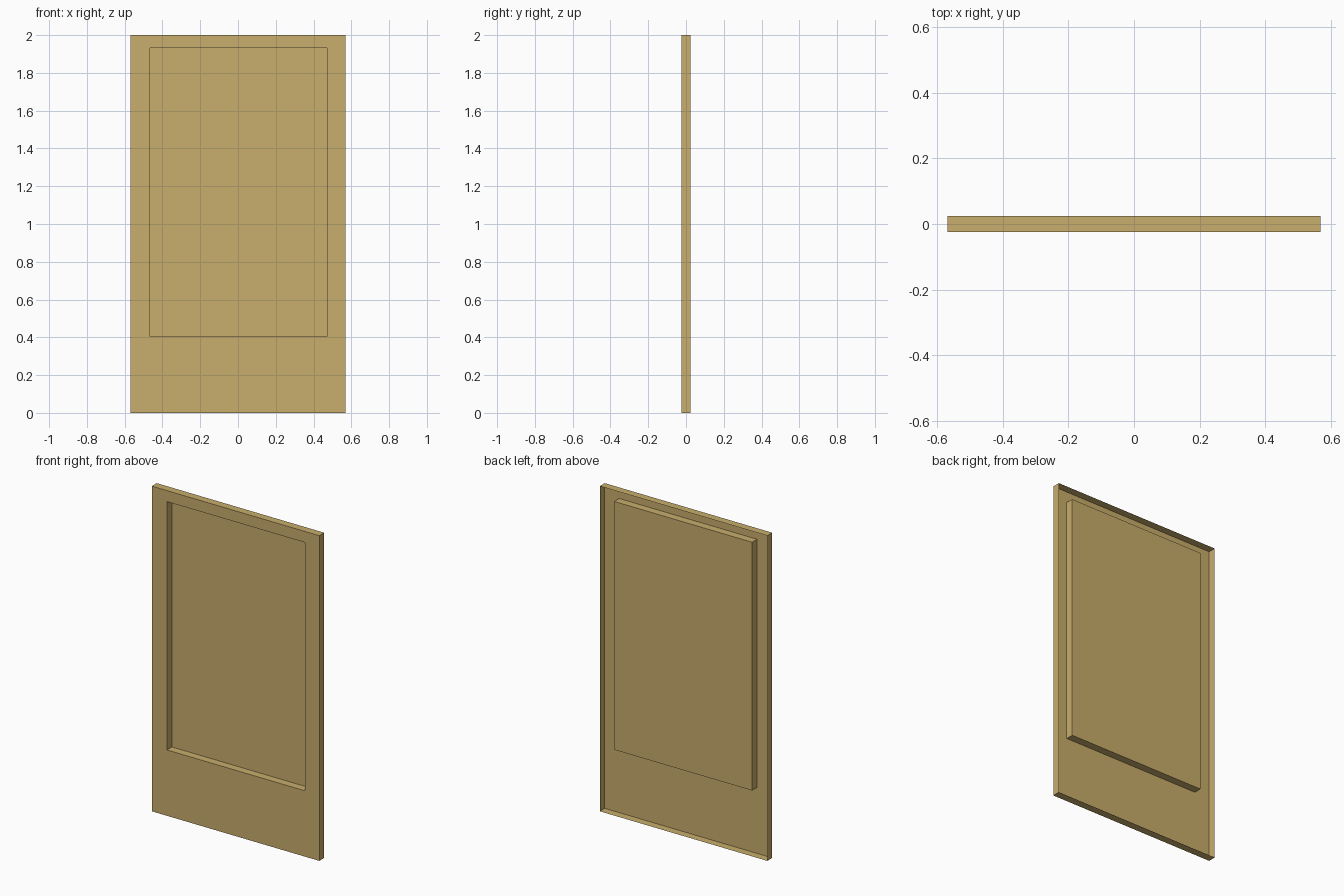
import bpy, bmesh

if "Cube" in bpy.data.objects:
    bpy.data.objects.remove(bpy.data.objects["Cube"])

HALF_DEPTH = 0.024
OUTER = (-0.57, 0.57, 0.0, 2.0)        # x min, x max, z min, z max
RECESS = (-0.466, 0.472, 0.405, 1.932)


def ring(bm, rect, y):
    """Rectangle of vertices, anticlockwise seen from the front."""
    x0, x1, z0, z1 = rect
    return [bm.verts.new((x, y, z)) for x, z in ((x0, z0), (x1, z0), (x1, z1), (x0, z1))]


def bridge(bm, a, b):
    for i in range(4):
        j = (i + 1) % 4
        bm.faces.new((a[i], a[j], b[j], b[i]))


# Pressed sheet panel, open at the back: rim, front frame, recess walls, recess floor
bm = bmesh.new()
rings = [ring(bm, OUTER, HALF_DEPTH), ring(bm, OUTER, -HALF_DEPTH),
         ring(bm, RECESS, -HALF_DEPTH), ring(bm, RECESS, HALF_DEPTH)]
for outer, inner in zip(rings, rings[1:]):
    bridge(bm, outer, inner)
bm.faces.new(rings[-1])

mesh = bpy.data.meshes.new("recessed_panel")
bm.to_mesh(mesh)
bm.free()
panel = bpy.data.objects.new("recessed_panel", mesh)
bpy.context.collection.objects.link(panel)

# Tan finish
tan = bpy.data.materials.new("tan")
tan.diffuse_color = (0.58, 0.42, 0.15, 1.0)
tan.use_nodes = True
tan.node_tree.nodes["Principled BSDF"].inputs["Base Color"].default_value = tan.diffuse_color
mesh.materials.append(tan)
